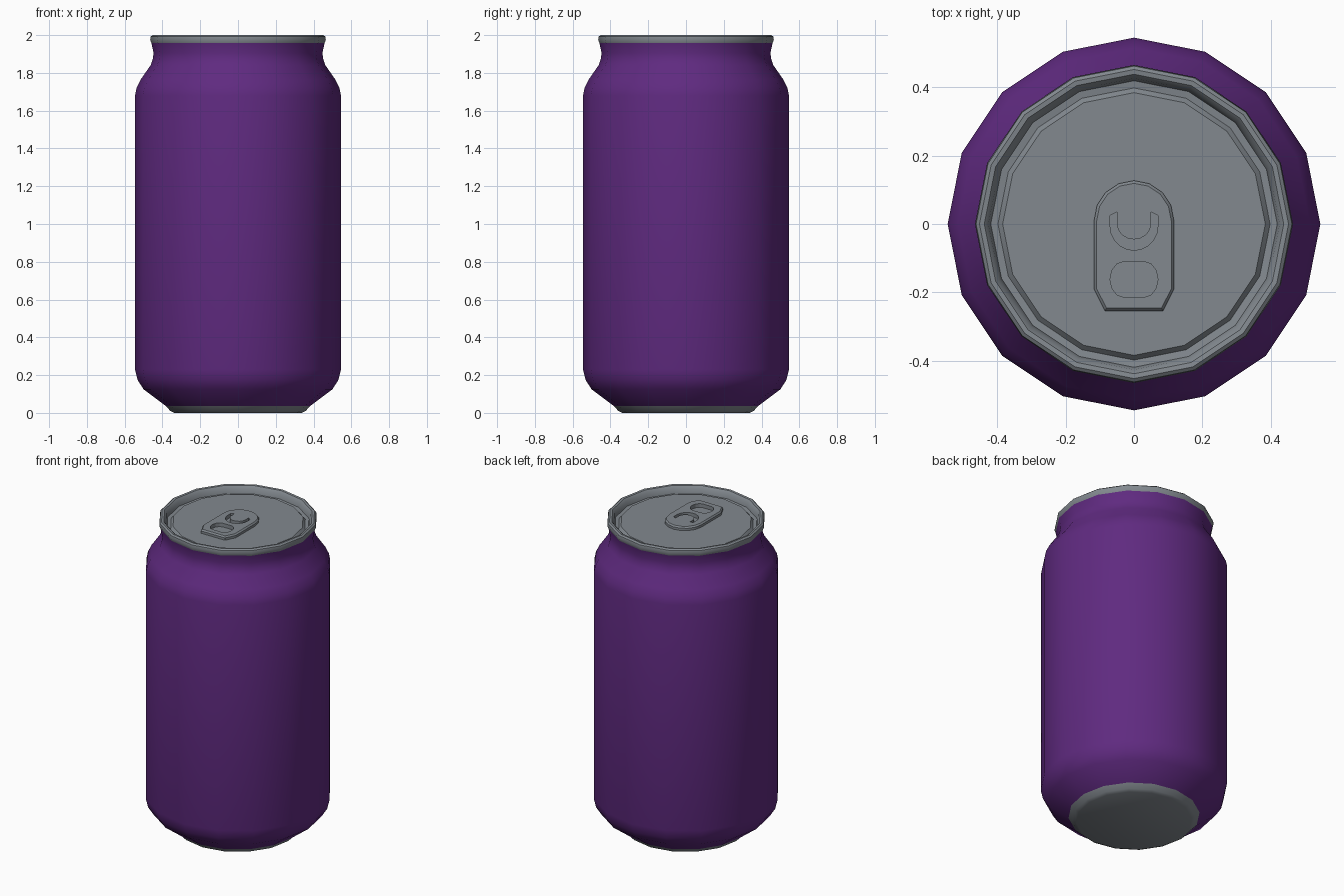
import bpy, bmesh, math

if "Cube" in bpy.data.objects:
    bpy.data.objects.remove(bpy.data.objects["Cube"])

def material(name, rgb):
    m = bpy.data.materials.new(name)
    m.diffuse_color = (*rgb, 1)
    m.use_nodes = True
    m.node_tree.nodes["Principled BSDF"].inputs["Base Color"].default_value = m.diffuse_color
    return m

PURPLE = material("purple paint", (0.115, 0.023, 0.215))
METAL = material("grey metal", (0.225, 0.25, 0.275))
SIDES = 16

def finish(name, bm, mat, angle):
    bmesh.ops.recalc_face_normals(bm, faces=bm.faces)
    me = bpy.data.meshes.new(name)
    bm.to_mesh(me)
    bm.free()
    me.materials.append(mat)
    ob = bpy.data.objects.new(name, me)
    bpy.context.collection.objects.link(ob)
    bpy.ops.object.select_all(action='DESELECT')
    ob.select_set(True)
    bpy.context.view_layer.objects.active = ob
    bpy.ops.object.shade_smooth_by_angle(angle=math.radians(angle))
    return ob

def ring(bm, pts, z):
    return [bm.verts.new((x, y, z)) for x, y in pts]

def bridge(bm, a, b):
    n = len(a)
    for i in range(n):
        bm.faces.new((a[i], a[(i + 1) % n], b[(i + 1) % n], b[i]))

def arc(cx, cy, rx, ry, a0, a1, n):
    return [(cx + rx * math.cos(math.radians(a0 + (a1 - a0) * i / n)),
             cy + ry * math.sin(math.radians(a0 + (a1 - a0) * i / n))) for i in range(n + 1)]

def lathe(name, profile, mat, angle, cap_start=False, cap_end=False):
    bm = bmesh.new()
    rings = [ring(bm, arc(0, 0, r, r, 0, 360, SIDES)[:-1], z) for r, z in profile]
    for a, b in zip(rings, rings[1:]):
        bridge(bm, a, b)
    if cap_start:
        bm.faces.new(rings[0][::-1])
    if cap_end:
        bm.faces.new(rings[-1])
    return finish(name, bm, mat, angle)

# Painted body with tapered foot and neck
lathe("body", [(0.383, 0.037), (0.50, 0.125), (0.532, 0.175), (0.545, 0.23), (0.545, 1.68),
               (0.537, 1.72), (0.515, 1.765), (0.463, 1.84), (0.452, 1.87), (0.447, 1.905),
               (0.458, 1.957)], PURPLE, 50)

# Bare metal foot
lathe("base", [(0.337, 0.0), (0.358, 0.01), (0.383, 0.037)], METAL, 30, cap_start=True)

# Rolled rim, groove and raised lid panel
lathe("lid", [(0.458, 1.957), (0.465, 1.975), (0.462, 1.992), (0.452, 2.0), (0.438, 1.998),
              (0.426, 1.985), (0.419, 1.953), (0.398, 1.950), (0.384, 1.966)],
      METAL, 36, cap_end=True)

# Pull tab: chamfered plate with a finger hole and a curved slot
def tab_outline(d):
    w = 0.117 - d
    return arc(0, 0.01, w, w, 0, 180, 8) + [(-w, -0.19), (-0.085 + d * .6, -0.254 + d),
                                            (0.085 - d * .6, -0.254 + d), (w, -0.19)]

hole = arc(0.03, -0.162, 0.04, 0.052, -90, 90, 6) + arc(-0.03, -0.162, 0.04, 0.052, 90, 270, 6)
slot = (arc(0, -0.005, 0.07, 0.072, 180, 360, 10) + [(0.07, 0.025), (0.05, 0.035)]
        + arc(0, 0.0, 0.05, 0.045, 360, 180, 8) + [(-0.05, 0.035), (-0.07, 0.025)])

def pull_tab(z0, z1):
    bm = bmesh.new()
    outer_low = ring(bm, tab_outline(0), z0)
    outer_mid = ring(bm, tab_outline(0), z1 - 0.009)
    top = [ring(bm, p, z1) for p in (tab_outline(0.008), hole, slot)]
    bridge(bm, outer_low, outer_mid)
    bridge(bm, outer_mid, top[0])
    low = [outer_low] + [ring(bm, p, z0) for p in (hole, slot)]
    bridge(bm, low[1], top[1])
    bridge(bm, low[2], top[2])
    for loops in (top, low):
        edges = []
        for loop in loops:
            for a, b in zip(loop, loop[1:] + loop[:1]):
                edges.append(bm.edges.get((a, b)))
        bmesh.ops.triangle_fill(bm, edges=edges, use_beauty=True, use_dissolve=False)
    return finish("pull_tab", bm, METAL, 25)

pull_tab(1.966, 1.99)
